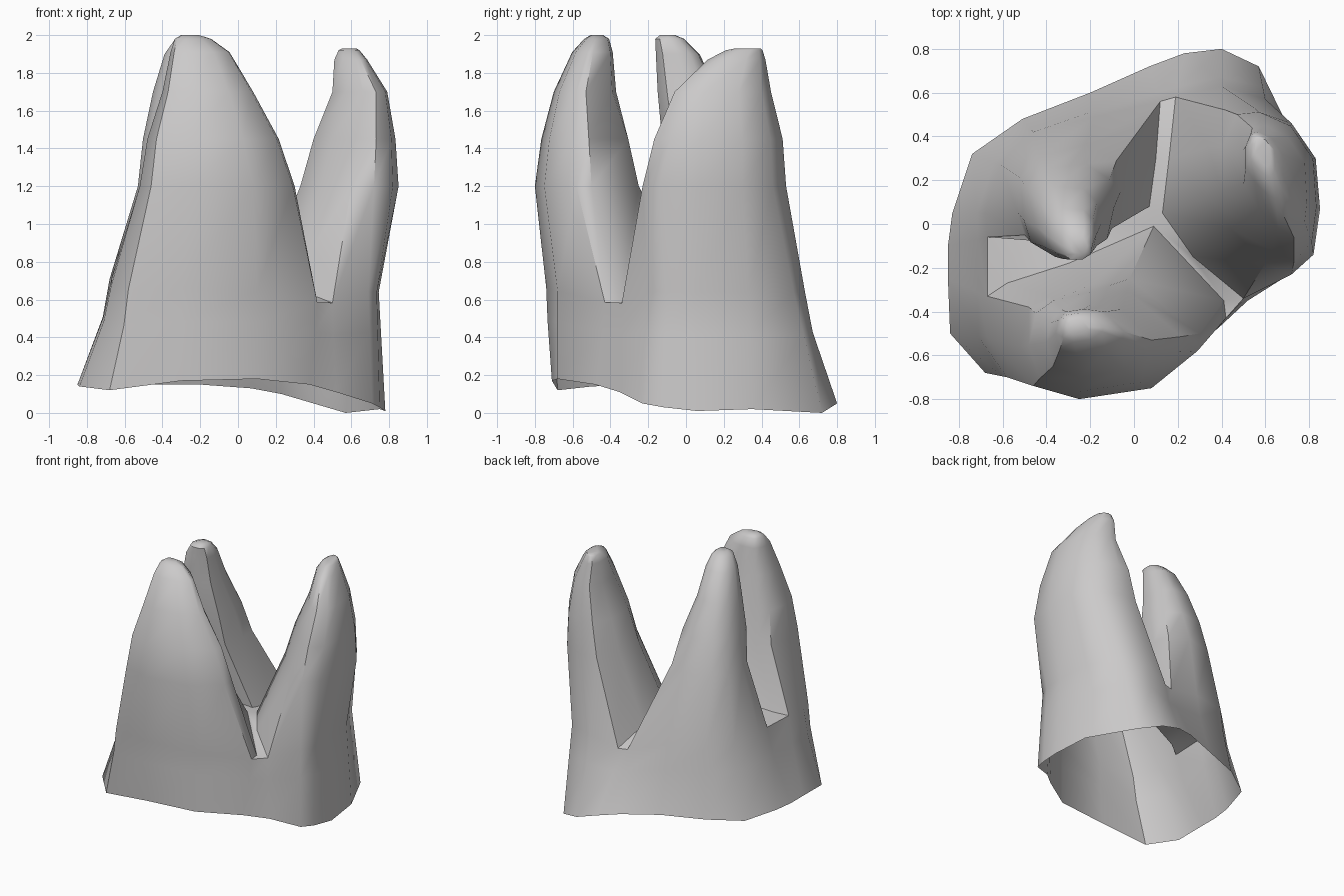
import bpy
import bmesh
import math
from mathutils import Vector

cube = bpy.data.objects.get("Cube")
if cube:
    bpy.data.objects.remove(cube, do_unlink=True)

VALLEY, MIDDLE, UPPER = .64, 1.2, 1.7
BULGE = 1.07

# Each prong: plan sections at the valley, middle and upper heights, counter-clockwise,
# beginning with the points that lie on the outer wall
front_foot = [(-.67, -.33), (-.67, -.52), (-.58, -.7), (-.3, -.74), (.1, -.68),
              (.42, -.43), (.41, -.35), (.09, -.01), (-.3, -.18), (-.58, -.27)]
front_middle = [(-.48, -.38), (-.52, -.56), (-.46, -.74), (-.25, -.8), (.08, -.75),
                (.29, -.58), (.3, -.5), (-.02, -.25), (-.2, -.28), (-.38, -.33)]
front_upper = [(-.38, -.45), (-.4, -.54), (-.37, -.65), (-.25, -.7), (-.05, -.67),
               (.07, -.58), (.08, -.53), (-.06, -.39), (-.2, -.37), (-.33, -.39)]

side_foot = [(.5, -.34), (.69, -.2), (.735, -.1), (.745, .06), (.72, .33), (.6, .57),
             (.4, .63), (.19, .58), (.16, .3), (.13, .05), (.27, -.15)]
side_middle = [(.6, -.18), (.72, -.23), (.82, -.14), (.85, .07), (.83, .3), (.72, .46),
               (.55, .53), (.42, .52), (.34, .35), (.33, .12), (.44, -.02)]
side_upper = [(.66, -.02), (.73, -.06), (.78, .01), (.79, .1), (.78, .28), (.7, .4),
              (.6, .45), (.54, .44), (.5, .34), (.5, .18), (.57, .07)]

back_foot = [(.12, .56), (-.18, .49), (-.46, .42), (-.61, .27), (-.68, .05),
             (-.67, -.06), (-.5, -.02), (-.2, 0), (.07, .08), (.1, .3)]
back_middle = [(-.08, .29), (-.22, .36), (-.43, .31), (-.52, .21), (-.53, .05),
               (-.5, -.05), (-.42, -.08), (-.22, -.08), (-.1, -.02), (-.06, .15)]
back_upper = [(-.17, .1), (-.23, .16), (-.36, .17), (-.43, .1), (-.45, -.01),
              (-.42, -.1), (-.36, -.15), (-.25, -.15), (-.17, -.1), (-.15, 0)]

# Wavy open rim at the bottom, matched to the outer foot points
rim = [(-.85, -.25, .15), (-.84, -.5, .14), (-.68, -.68, .12), (-.3, -.71, .17),
       (.1, -.68, .18), (.38, -.48, .15),
       (.52, -.35, .11), (.71, -.23, .05), (.75, -.12, .03), (.78, .06, .01),
       (.75, .35, .02), (.57, .72, 0), (.4, .8, .05), (.23, .78, .1),
       (.07, .72, .13), (-.2, .6, .15), (-.51, .48, .15), (-.74, .32, .14),
       (-.83, .05, .15), (-.85, -.1, .15)]

# sections, number of outer points, then tip rings as (x, y, z, scale)
front_prong = ([front_foot, front_middle, front_upper], 6,
               [(-.22, -.49, 1.91, .65), (-.25, -.47, 1.98, .4), (-.26, -.47, 2, .2)])
side_prong = ([side_foot, side_middle, side_upper], 8,
              [(.6, .27, 1.87, .6), (.59, .31, 1.92, .38), (.59, .33, 1.93, .26)])
back_prong = ([back_foot, back_middle, back_upper], 6,
              [(-.28, -.05, 1.9, .72), (-.26, -.09, 1.98, .48), (-.25, -.1, 2, .25)])

bm = bmesh.new()


def add_ring(points):
    return [bm.verts.new(p) for p in points]


def bridge(low, high):
    """Join two closed rings with quads."""
    for i in range(len(low)):
        j = (i + 1) % len(low)
        bm.faces.new((low[i], low[j], high[j], high[i]))


def fall(x, y, cx, cy, radius):
    """Influence that fades with distance from a centre."""
    return max(0, 1 - math.hypot(x - cx, y - cy) / radius)


def foot_height(x, y):
    """Valley height: two low notches and a raised left trough."""
    return (VALLEY + .17 * fall(x, y, -.3, -.13, .7)
            - .09 * fall(x, y, .16, .56, .2)
            - .08 * fall(x, y, .46, -.38, .2))


def resized(section, scale, x=None, y=None):
    """Scale a section about its centre, optionally moving that centre."""
    points = [Vector(p) for p in section]
    centre = sum(points, Vector((0, 0))) / len(points)
    target = centre if x is None else Vector((x, y))
    return [target + (p - centre) * scale for p in points]


def build_prong(sections, outer_count, tips):
    """Loft one prong and return its outer foot points and its inner chain."""
    foot, middle, upper = sections
    between = [(Vector(p) + Vector(q)) / 2 for p, q in zip(middle, upper)]
    levels = [(middle, MIDDLE),
              (resized(between, BULGE), (MIDDLE + UPPER) / 2),
              (upper, UPPER)]
    levels += [(resized(upper, scale, x, y), z) for x, y, z, scale in tips]
    foot_ring = add_ring([(x, y, foot_height(x, y)) for x, y in foot])
    last = foot_ring
    for section, z in levels:
        ring = add_ring([(x, y, z) for x, y in section])
        bridge(last, ring)
        last = ring
    bm.faces.new(last)
    return foot_ring[:outer_count], foot_ring[outer_count - 1:] + foot_ring[:1]


# Three prongs
front_outer, front_inner = build_prong(*front_prong)
side_outer, side_inner = build_prong(*side_prong)
back_outer, back_inner = build_prong(*back_prong)

# Outer wall, flaring towards the open rim
wall_top = front_outer + side_outer + back_outer
wall_base = add_ring(rim)
wall_middle = []
for base, top in zip(wall_base, wall_top):
    point = base.co.lerp(top.co, .64)
    if top.co.x < .6:
        point.xy = base.co.lerp(top.co, .76).xy
    wall_middle.append(bm.verts.new(point))
bridge(wall_base, wall_middle)
bridge(wall_middle, wall_top)

# Valley floor between the prongs
floor = bm.faces.new(list(reversed(front_inner + back_inner + side_inner)))
bmesh.ops.triangulate(bm, faces=[floor])

mesh = bpy.data.meshes.new("three_prong_shell")
bm.to_mesh(mesh)
bm.free()
shell = bpy.data.objects.new("three_prong_shell", mesh)
bpy.context.collection.objects.link(shell)

# Plain grey surface
grey = bpy.data.materials.new("plain_grey")
grey.use_nodes = True
colour = (.6, .59, .59, 1)
grey.diffuse_color = colour
grey.node_tree.nodes["Principled BSDF"].inputs["Base Color"].default_value = colour
mesh.materials.append(grey)

bpy.ops.object.select_all(action="DESELECT")
shell.select_set(True)
bpy.context.view_layer.objects.active = shell
bpy.ops.object.shade_smooth_by_angle(angle=math.radians(45))
